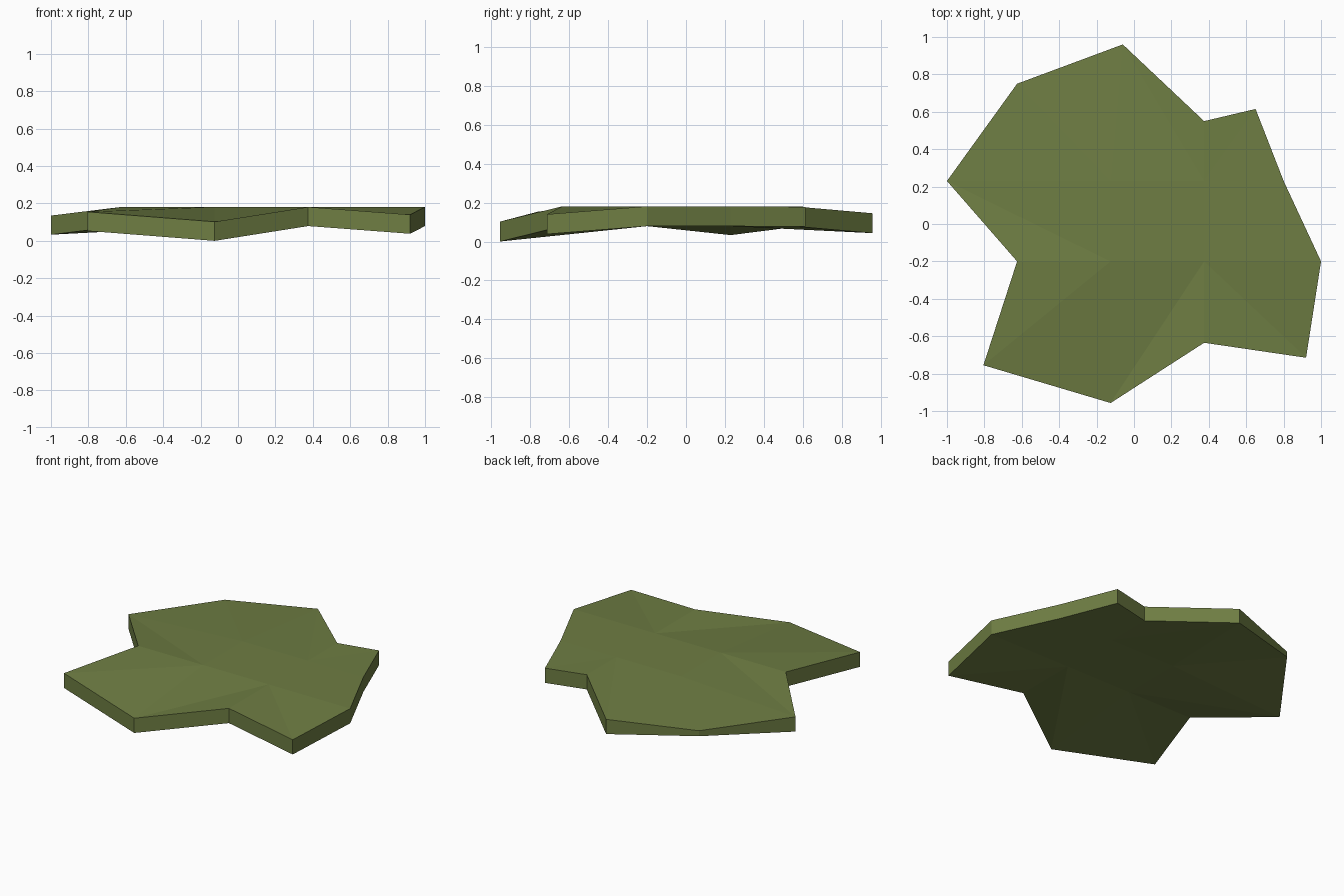
import bpy, bmesh

if "Cube" in bpy.data.objects:
    bpy.data.objects.remove(bpy.data.objects["Cube"])

# 4 x 4 grid of control points (x, y, top height), rows from back to front
ROWS = [
    [(-0.625, 0.75, 0.137), (-0.06, 0.96, 0.145), (0.375, 0.55, 0.181), (0.65, 0.615, 0.178)],
    [(-1.0, 0.23, 0.135), (-0.125, 0.23, 0.181), (0.375, 0.23, 0.181), (0.80, 0.23, 0.181)],
    [(-0.625, -0.20, 0.181), (-0.125, -0.20, 0.181), (0.375, -0.20, 0.181), (1.0, -0.20, 0.181)],
    [(-0.805, -0.755, 0.155), (-0.125, -0.957, 0.102), (0.375, -0.635, 0.181), (0.92, -0.715, 0.14)],
]
THICK = 0.102
THIN_CORNER = 0.038   # the back left corner is pinched


def thickness(r, c):
    return THIN_CORNER if (r, c) == (0, 0) else THICK


bm = bmesh.new()
top = [[bm.verts.new(p) for p in row] for row in ROWS]
low = [[bm.verts.new((x, y, z - thickness(r, c))) for c, (x, y, z) in enumerate(row)]
       for r, row in enumerate(ROWS)]

# top and bottom skins, each cell split along the diagonal towards the corners
for r in range(3):
    for c in range(3):
        for g in (top, low):
            a, b, d, e = g[r][c], g[r][c + 1], g[r + 1][c + 1], g[r + 1][c]
            if (r < 1.5) == (c < 1.5):
                tris = ((a, b, d), (a, d, e))
            else:
                tris = ((a, b, e), (b, d, e))
            for t in tris:
                bm.faces.new(t)

# side walls around the rim
rim = ([(0, c) for c in range(3)] + [(r, 3) for r in range(3)]
       + [(3, c) for c in range(3, 0, -1)] + [(r, 0) for r in range(3, 0, -1)])
for (r1, c1), (r2, c2) in zip(rim, rim[1:] + rim[:1]):
    bm.faces.new((top[r1][c1], top[r2][c2], low[r2][c2], low[r1][c1]))

bmesh.ops.recalc_face_normals(bm, faces=bm.faces[:])
mesh = bpy.data.meshes.new("ground_slab")
bm.to_mesh(mesh)
bm.free()

# single moss green colour
mat = bpy.data.materials.new("moss_green")
mat.diffuse_color = (0.156, 0.206, 0.056, 1)
mat.use_nodes = True
mat.node_tree.nodes["Principled BSDF"].inputs["Base Color"].default_value = mat.diffuse_color
mesh.materials.append(mat)
slab = bpy.data.objects.new("ground_slab", mesh)
bpy.context.collection.objects.link(slab)
